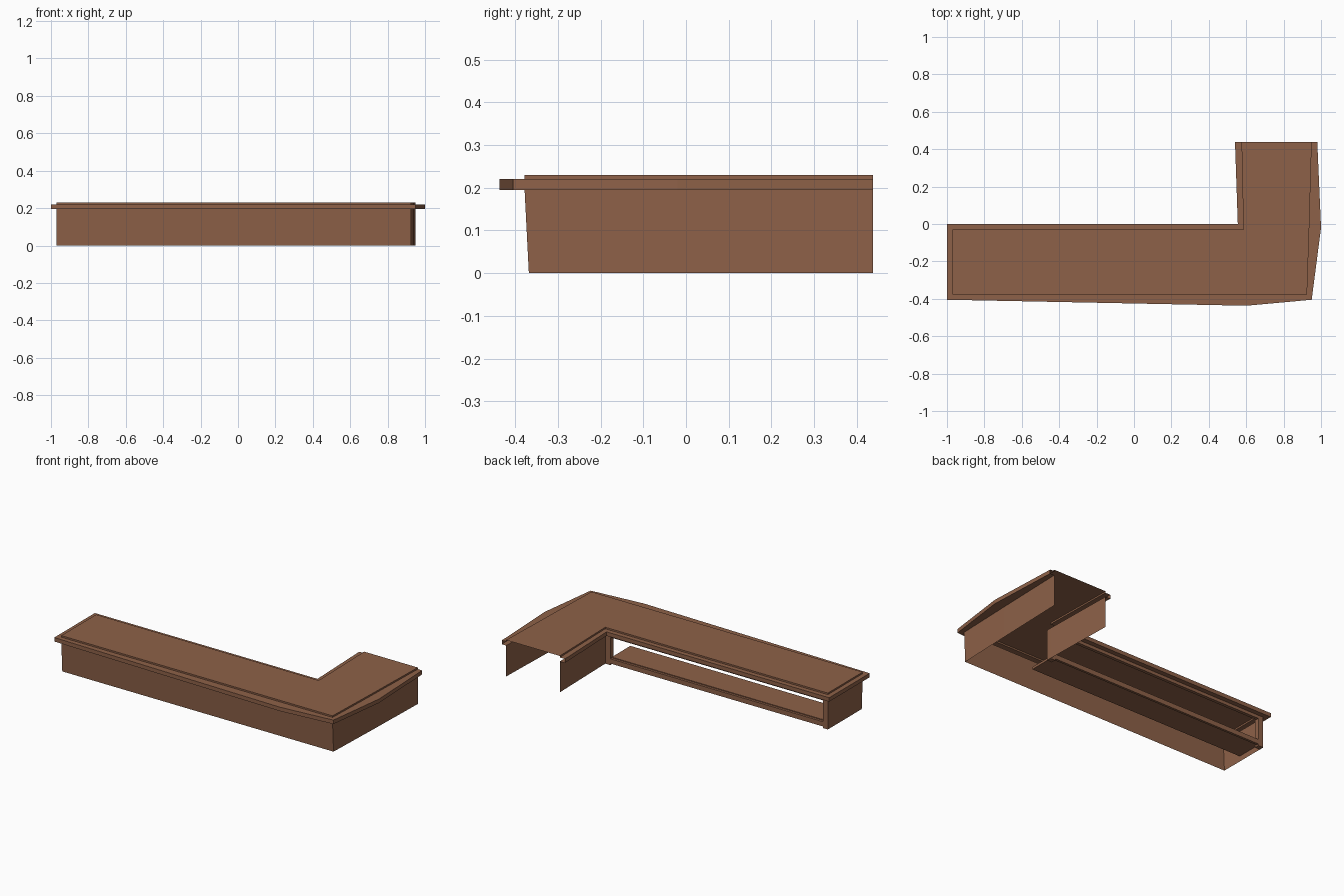
import bpy, bmesh

if "Cube" in bpy.data.objects:
    bpy.data.objects.remove(bpy.data.objects["Cube"])

wood = bpy.data.materials.new("brown_wood")
wood.diffuse_color = (0.27, 0.12, 0.065, 1)
wood.use_nodes = True
wood.node_tree.nodes["Principled BSDF"].inputs["Base Color"].default_value = wood.diffuse_color

# Plan outlines, both running from the open wing end around to the wing end again
inner = [(.575, .438), (.585, -.03), (-.97, -.03), (-.97, -.378),
         (.6, -.378), (.925, -.378), (.937, -.02), (.95, .438)]
outer = [(.54, .438), (.555, 0), (-1, 0), (-1, -.405),
         (.6, -.437), (.95, -.405), (1, -.02), (.98, .438)]
base = [(x, max(y, -.368)) for x, y in inner]


def finish(name, bm):
    bmesh.ops.recalc_face_normals(bm, faces=bm.faces)
    mesh = bpy.data.meshes.new(name)
    bm.to_mesh(mesh)
    bm.free()
    mesh.materials.append(wood)
    ob = bpy.data.objects.new(name, mesh)
    bpy.context.collection.objects.link(ob)


def loft(name, rows, skip=(), cap=False):
    """Join successive (outline, height) rows with quads."""
    bm = bmesh.new()
    vs = [[bm.verts.new((x, y, z)) for x, y in pts] for pts, z in rows]
    for a, b in zip(vs, vs[1:]):
        for i in range(len(a) - 1):
            if i not in skip:
                bm.faces.new((a[i], a[i + 1], b[i + 1], b[i]))
    if cap:
        bm.faces.new(vs[-1])
    loose = [v for v in bm.verts if not v.link_faces]
    bmesh.ops.delete(bm, geom=loose, context='VERTS')
    finish(name, bm)


def box(name, x0, x1, y0, y1, z0, z1):
    bm = bmesh.new()
    bmesh.ops.create_cube(bm, size=1)
    for v in bm.verts:
        v.co = (x1 if v.co.x > 0 else x0, y1 if v.co.y > 0 else y0,
                z1 if v.co.z > 0 else z0)
    finish(name, bm)


# Thin wall panels; the long back side stays open
loft("counter_walls", [(base, 0), (inner, .195)], skip=(1,))

# Overhanging lip and raised top sheet, hollow underneath
loft("counter_top", [(inner, .195), (outer, .195), (outer, .22),
                     (inner, .22), (inner, .23)], cap=True)

# Frame around the back opening
for name, x0, x1 in (("left_post", -.97, -.935), ("right_post", .55, .585)):
    box(name, x0, x1, -.06, -.03, 0, .195)
box("top_rail", -.935, .55, -.05, -.03, .175, .195)
box("bottom_rail", -.935, .55, -.045, -.03, .01, .04)

# Low shelf inside the opening
box("shelf", -.965, .55, -.23, -.045, .03, .045)
